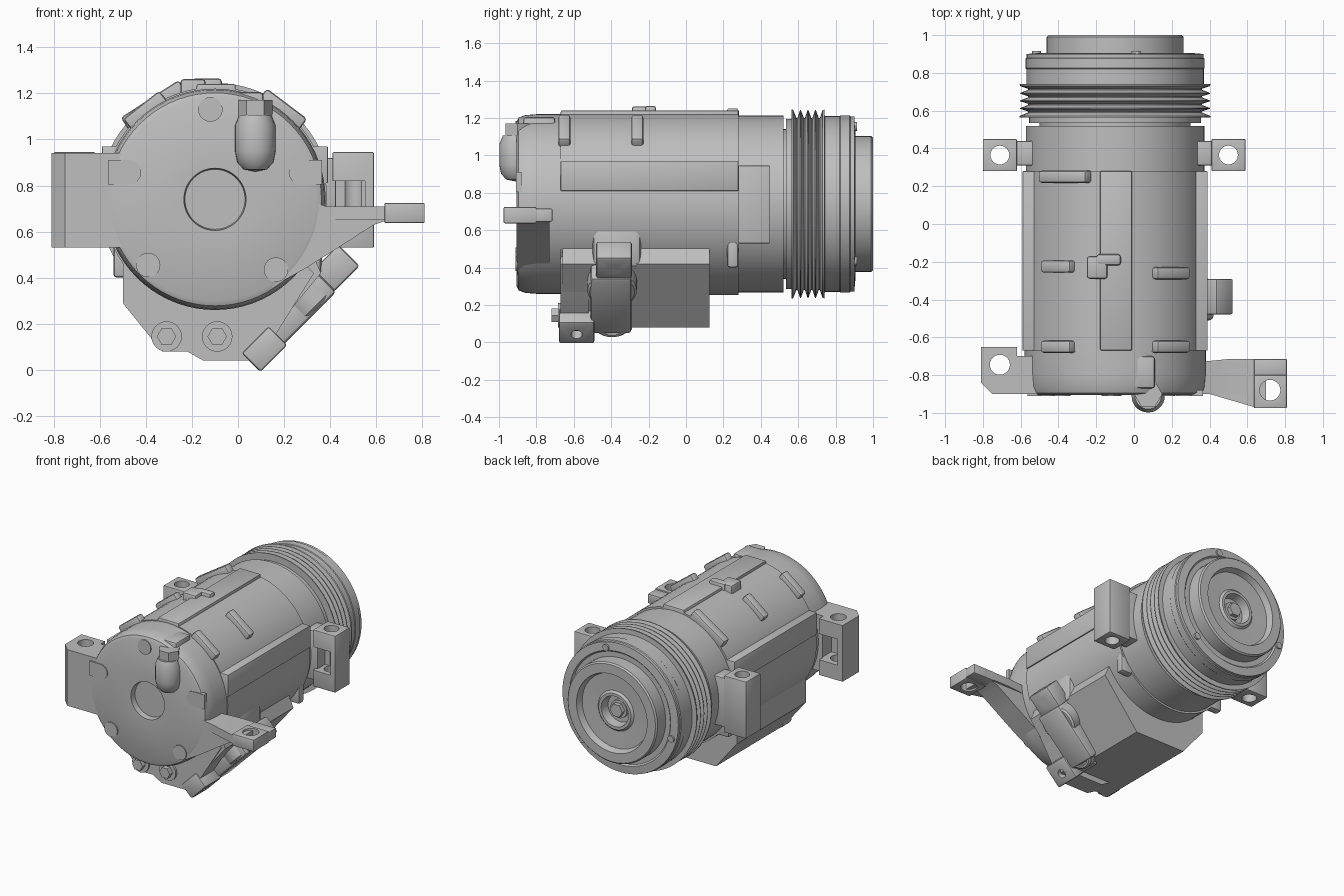
import bpy, bmesh
from math import radians, sin, cos, pi
from mathutils import Vector, Matrix

if "Cube" in bpy.data.objects:
    bpy.data.objects.remove(bpy.data.objects["Cube"])

metal = bpy.data.materials.new("cast_metal_grey")
metal.use_nodes = True
GREY = (0.52, 0.52, 0.52, 1)
metal.diffuse_color = GREY
metal.node_tree.nodes["Principled BSDF"].inputs["Base Color"].default_value = GREY
parts = []
CX, CZ = -0.1, 0.74          # shaft axis
X, Y, Z = Vector((1, 0, 0)), Vector((0, 1, 0)), Vector((0, 0, 1))
OUT = Vector((1, 0, -1)).normalized()   # direction the hose ports face


def finish(name, bm):
    bmesh.ops.recalc_face_normals(bm, faces=bm.faces)
    mesh = bpy.data.meshes.new(name)
    bm.to_mesh(mesh)
    bm.free()
    mesh.materials.append(metal)
    ob = bpy.data.objects.new(name, mesh)
    bpy.context.collection.objects.link(ob)
    parts.append(ob)
    return ob


def lathe(name, profile, origin, axis, seg=32):
    """Spin (radius, height) points about an axis."""
    bm = bmesh.new()
    vs = [bm.verts.new((r, 0, h)) for r, h in profile]
    es = [bm.edges.new(p) for p in zip(vs, vs[1:])]
    bmesh.ops.spin(bm, geom=vs + es, cent=(0, 0, 0), axis=(0, 0, 1),
                   angle=2 * pi, steps=seg)
    bmesh.ops.remove_doubles(bm, verts=bm.verts, dist=1e-4)
    turn = Z.rotation_difference(axis).to_matrix().to_4x4()
    bm.transform(Matrix.Translation(origin) @ turn)
    return finish(name, bm)


def rod(name, origin, axis, r, h, seg=24):
    return lathe(name, [(0, 0), (r, 0), (r, h), (0, h)], origin, axis, seg)


def box(name, center, size, angle=0, bevel=0.01):
    """Bevelled block, turned about the y direction."""
    bm = bmesh.new()
    bmesh.ops.create_cube(bm, size=1)
    bm.transform(Matrix.Diagonal((*size, 1)))
    if bevel:
        bmesh.ops.bevel(bm, geom=bm.edges[:], offset=bevel, segments=2,
                        profile=0.5, affect='EDGES')
    bm.transform(Matrix.Translation(center) @ Matrix.Rotation(angle, 4, 'Y'))
    return finish(name, bm)


def span(name, x, y, z, bevel=0.01):
    """Block given by its ranges."""
    return box(name, [sum(r) / 2 for r in (x, y, z)],
               [r[1] - r[0] for r in (x, y, z)], 0, bevel)


def prism(name, pts, lo, hi, along=Y):
    """Extrude an outline: (x, z) along y, or (x, y) along z."""
    bm = bmesh.new()
    vs = [bm.verts.new((a, lo, b) if along == Y else (a, b, lo)) for a, b in pts]
    face = bm.faces.new(vs)
    ext = bmesh.ops.extrude_face_region(bm, geom=[face])
    bmesh.ops.translate(bm, vec=along * (hi - lo),
                        verts=[g for g in ext["geom"] if isinstance(g, bmesh.types.BMVert)])
    return finish(name, bm)


def cut(ob, *cutters):
    for c in cutters:
        m = ob.modifiers.new("cut", 'BOOLEAN')
        m.operation, m.object, m.solver = 'DIFFERENCE', c, 'EXACT'
        bpy.context.view_layer.objects.active = ob
        bpy.ops.object.modifier_apply(modifier=m.name)
        parts.remove(c)
        bpy.data.objects.remove(c)


AXIS = Vector((CX, 0, CZ))

# Housing: front cover with centre recess, middle barrel, rear neck
lathe("front_cover", [(0, -.86), (.13, -.86), (.135, -.9), (.44, -.905), (.462, -.895),
                      (.475, -.86), (.48, -.8), (.48, -.66), (0, -.66)], AXIS, Y, 72)
lathe("main_barrel", [(0, -.67), (.487, -.67), (.487, .28), (0, .28)], AXIS, Y, 72)
lathe("rear_neck", [(0, .27), (.473, .27), (.473, .52), (.45, .52), (.45, .5), (0, .5)], AXIS, Y, 72)

# Belt pulley with V grooves, then clutch plate and hub
ribs = [(0, .49), (.4, .49), (.4, .535), (.455, .535), (.455, .565), (.505, .565), (.505, .572)]
for i in range(4):
    y = .572 + i * .04
    ribs += [(.46, y + .018), (.46, y + .024), (.503, y + .038), (.503, y + .042)]
ribs += [(.505, .74), (.47, .742), (.47, .82), (.474, .825), (.474, .875), (.468, .88),
         (.468, .9), (.41, .905), (.4, .895), (.36, .895), (0, .89)]
lathe("belt_pulley", ribs, AXIS, Y, 72)
lathe("clutch_hub", [(0, .88), (.363, .88), (.363, .99), (.353, 1), (.285, 1), (.27, .955),
                     (.145, .95), (.13, .965), (.11, .965), (.1, .9), (0, .9)], AXIS, Y, 64)
rod("hub_washer", AXIS + Y * .89, Y, .065, .03)
rod("hub_nut", AXIS + Y * .9, Y, .05, .05, 6)
for k in range(3):
    a = radians(75 + 120 * k)
    rod("clutch_rivet", AXIS + Vector((.43 * cos(a), .89, .43 * sin(a))), Y, .024, .025, 16)

# Raised pads on barrel sides and the two-level strip on top
for s in (-1, 1):
    xs = sorted((CX + s * .3, CX + s * .49))
    span("side_pad", xs, (-.67, .28), (.81, .97), .004)
span("top_strip", (-.18, -.01), (-.67, .28), (1.1, 1.24), .008)

# Raised clips around the top of the barrel
for deg, y, length in ((37, -.65, .22), (37, -.26, .22), (-38, -.65, .2),
                       (-38, -.225, .2), (-33, .25, .3)):
    a = radians(deg)
    box("barrel_clip", AXIS + Vector((.475 * sin(a), y, .475 * cos(a))),
        (length, .065, .09), a, .015)
span("top_clip", (-.25, -.14), (-.29, -.17), (1.12, 1.262), .015)
span("top_clip_arm", (-.2, -.07), (-.22, -.16), (1.15, 1.265), .015)

# Round bosses and part-round pads on the front cover
for x, z in ((-.12, 1.13), (-.39, .455), (.165, .435)):
    rod("cover_boss", (x, -.89, z), Y, .053, -.021)
for s in (-1, 1):
    arc = [(CX + s * (.373 - .053 * cos(t * pi / 8)), .857 + .053 * sin(t * pi / 8))
           for t in range(-4, 5)]
    prism("cover_pad", arc + [(CX + s * .465, .91), (CX + s * .465, .804)], -.91, -.88)

# Front side ear with pocket behind it
ear = prism("front_side_ear", [(-.81, -.65), (-.81, -.84), (-.75, -.9), (-.45, -.9),
                               (-.45, -.7), (-.62, -.7), (-.62, -.65)], .53, .94, Z)
cut(ear, span("pocket", (-.77, -.615), (-.8, -.6), (.64, .83), 0),
    rod("hole", (-.71, -.745, .4), Z, .053, .7))

# Rear ears, each with a pocket toward the front
for s, tip in ((1, .59), (-1, -.8)):
    inner = CX + s * .36
    ear = span("rear_ear", sorted((tip, tip - s * .18)), (.28, .45), (.53, .945), .006)
    cut(ear, span("pocket", sorted((tip - s * .04, tip - s * .2)), (.2, .4), (.65, .82), 0),
        rod("hole", (tip - s * .09, .365, .4), Z, .05, .7))
    span("rear_ear_neck", sorted((inner, tip - s * .165)), (.31, .44), (.56, .92), .01)
    span("neck_rib", sorted((CX + s * .33, CX + s * .44)), (.22, .28), (.4, .56), .015)

# Long thin arm with an end eye and a web below
prism("arm_web", [(.15, .36), (.3, .445), (.45, .54), (.59, .63), (.65, .65), (.65, .71),
                  (.38, .71), (.2, .78)], -.9, -.73)
prism("arm_plate", [(.25, -.9), (.4, -.9), (.64, -.97), (.7, -.97), (.7, -.715),
                    (.5, -.715), (.25, -.74)], .65, .71, Z)
eye = span("arm_eye", (.635, .81), (-.975, -.8), (.637, .724), .006)
cut(eye, rod("hole", (.72, -.88, .5), Z, .055, .4))
eye2 = span("arm_eye_back", (.635, .81), (-.805, -.715), (.645, .715), .006)

# Relief valve on the front cover
lathe("valve_body", [(0, .86), (.05, .87), (.078, .9), (.088, .95), (.088, 1.06),
                     (.07, 1.105), (0, 1.11)], (.075, -.91, 0), Z, 28)
rod("valve_nut", (.075, -.9, 1.1), Z, .075, .07, 6)
span("valve_bracket", (-.03, .11), (-.87, -.7), (1, 1.205), .015)

# Lower chamber, its front flange and bolts
outline = [(-.5, .55), (-.5, .29), (-.33, .08), (.08, .08), (.36, .42), (.3, .56)]
prism("lower_chamber", outline, -.66, .125)
lathe("chamber_shoulder", [(0, .1), (.3, .1), (.3, .22), (0, .24)], (CX, 0, .6), Y)
prism("chamber_flange", [(-.5, .5), (-.5, .29), (-.33, .08), (-.22, .08), (-.15, .04),
                         (.06, .04), (.13, .1), (.33, .42), (.25, .5)], -.67, -.52)
for x in (-.31, -.09):
    rod("bolt_boss", (x, -.685, .145), Y, .066, .1)
    rod("bolt_head", (x, -.72, .145), Y, .042, .08, 6)

# Hose port manifold on the slanted side
slant = radians(45)
span("manifold_neck", (.1, .365), (-.5, -.24), (.4, .62), .03)
box("manifold_base", (.23, -.4, .24), (.14, .22, .42), slant, .02)
upper = box("upper_bolt_block", (.425, -.385, .44), (.13, .19, .16), slant, .012)
lower = box("lower_bolt_block", (.115, -.585, .09), (.115, .19, .165), slant, .012)
cut(upper, rod("hole", (.4, -.385, .46), OUT, .032, .3))
cut(lower, rod("hole", (.09, -.585, .1), OUT, .03, .3))
for z, r, bore in ((.27, .132, .083), (.09, .1, .058)):
    lathe("hose_port", [(0, -.16), (r, -.16), (r, -.012), (r - .012, 0), (bore + .015, 0),
                        (bore + .013, -.015), (bore, -.02), (bore, -.09), (0, -.09)],
          (z + .075, -.395, z), OUT, 36)
span("port_link", (.02, .14), (-.62, -.36), (.06, .17), .015)

# Smooth curved surfaces, keep hard edges
bpy.ops.object.select_all(action='DESELECT')
for ob in parts:
    ob.select_set(True)
bpy.context.view_layer.objects.active = parts[0]
bpy.ops.object.shade_smooth_by_angle(angle=radians(32))
